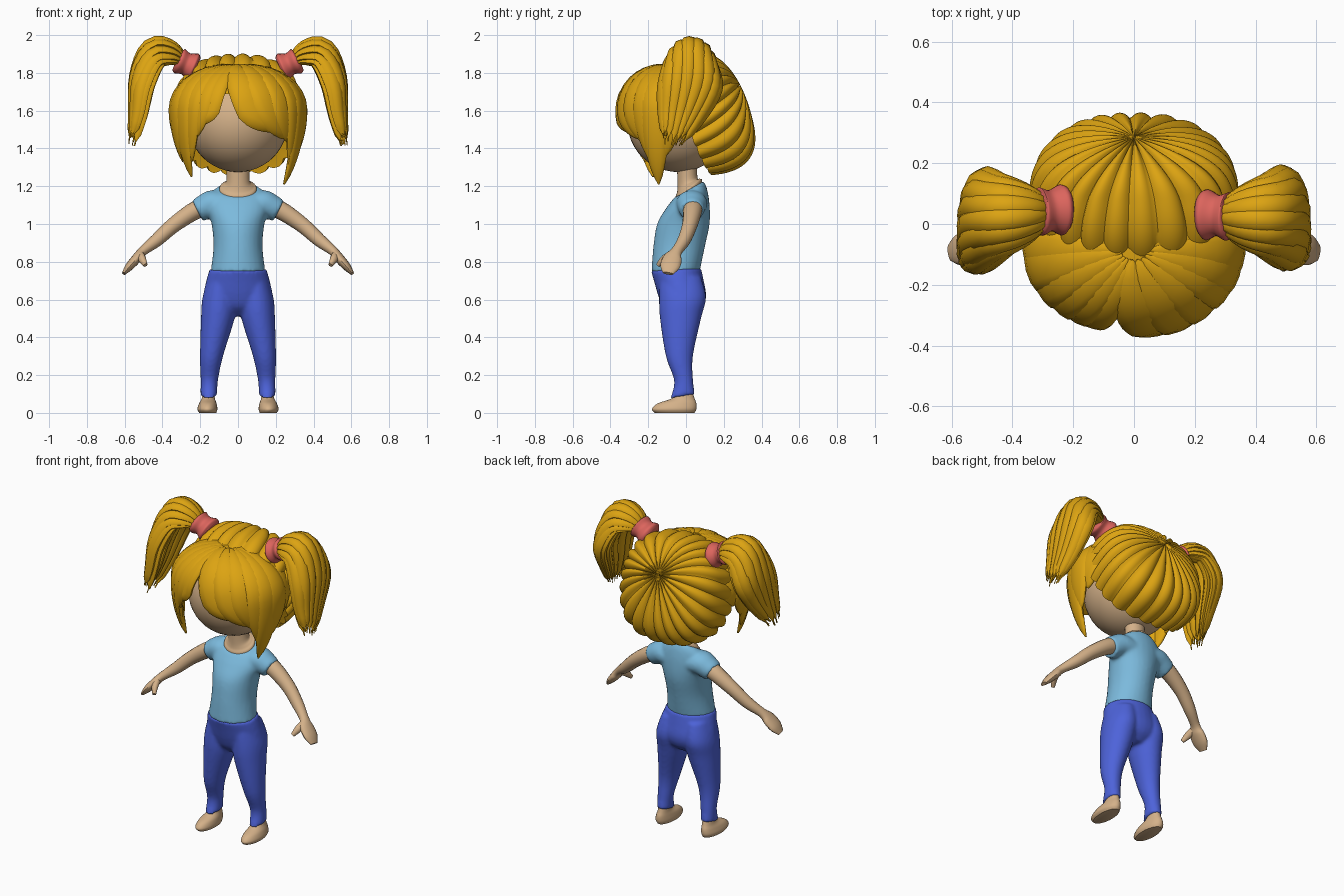
import bpy, bmesh, math, random
from mathutils import Vector

random.seed(4)
if "Cube" in bpy.data.objects:
    bpy.data.objects.remove(bpy.data.objects["Cube"])


def material(name, rgb):
    m = bpy.data.materials.new(name)
    m.use_nodes = True
    m.diffuse_color = (*rgb, 1)
    m.node_tree.nodes["Principled BSDF"].inputs["Base Color"].default_value = (*rgb, 1)
    return m


SKIN = material("skin", (0.66, 0.44, 0.25))
HAIR = material("golden_hair", (0.72, 0.37, 0.006))
SHIRT = material("light_blue", (0.2, 0.49, 0.72))
PANTS = material("royal_blue", (0.075, 0.125, 0.7))
TIE = material("coral", (0.72, 0.13, 0.11))


def finish(name, bm, mat, angle=45, blend=False):
    bmesh.ops.recalc_face_normals(bm, faces=bm.faces)
    mesh = bpy.data.meshes.new(name)
    bm.to_mesh(mesh)
    bm.free()
    mesh.materials.append(mat)
    mesh.shade_smooth()
    mesh.set_sharp_from_angle(angle=math.radians(angle))
    obj = bpy.data.objects.new(name, mesh)
    bpy.context.scene.collection.objects.link(obj)
    if blend:  # fuse overlapping limbs into one soft garment
        fuse = obj.modifiers.new("fuse", 'REMESH')
        fuse.mode = 'VOXEL'
        fuse.voxel_size = 0.01
        fuse.use_smooth_shade = True
        soft = obj.modifiers.new("soften", 'SMOOTH')
        soft.factor = 0.5
        soft.iterations = 6


def spline(rows, steps=5):
    """Smooth interpolation through rows of equal length."""
    out = []
    for i in range(len(rows) - 1):
        a, b = rows[max(i - 1, 0)], rows[i]
        c, d = rows[i + 1], rows[min(i + 2, len(rows) - 1)]
        for k in range(steps):
            t = k / steps
            out.append([q + t / 2 * (r - p + t * (2 * p - 5 * q + 4 * r - s + t * (3 * (q - r) + s - p)))
                        for p, q, r, s in zip(a, b, c, d)])
    return out + [list(rows[-1])]


def loft(bm, rings):
    loops = [[bm.verts.new(p) for p in ring] for ring in rings]
    n = len(loops[0])
    for a, b in zip(loops, loops[1:]):
        for i in range(n):
            j = (i + 1) % n
            bm.faces.new((a[i], a[j], b[j], b[i]))
    bm.faces.new(loops[0])
    bm.faces.new(loops[-1])


def stack(bm, rows, side=1, n=28):
    """Loft rows of (z, centre x, half width, front y, back y, tilt)."""
    rings = []
    for z, x, rx, yf, yb, tilt in spline(rows):
        ring = []
        for i in range(n):
            a = math.tau * i / n
            c, s = math.cos(a), math.sin(a)
            ring.append((side * x + rx * c, (yf + yb) / 2 + (yb - yf) / 2 * s, z + tilt * s))
        rings.append(ring)
    loft(bm, rings)


def tube(bm, rows, out, n=12):
    """Sweep rows of (x, y, z, half width, half thickness); out gives the flat side."""
    pts = [Vector(r[:3]) for r in rows]
    rings = []
    for i, p in enumerate(pts):
        t = (pts[min(i + 1, len(pts) - 1)] - pts[max(i - 1, 0)]).normalized()
        u = t.cross(out(p)).normalized()
        v = u.cross(t)
        rings.append([p + u * rows[i][3] * math.cos(math.tau * k / n)
                      + v * rows[i][4] * math.sin(math.tau * k / n) for k in range(n)])
    loft(bm, rings)


def flip(rows, side):
    return [(side * r[0], *r[1:]) for r in rows]


# Head and neck
bm = bmesh.new()
bmesh.ops.create_uvsphere(bm, u_segments=40, v_segments=24, radius=1)
for v in bm.verts:
    v.co = (v.co.x * 0.265, v.co.y * 0.27 - 0.04, v.co.z * 0.265 + 1.54)
finish("head", bm, SKIN)
bm = bmesh.new()
stack(bm, [(1.15, 0, 0.098, -0.055, 0.085, 0.045), (1.19, 0, 0.098, -0.055, 0.085, 0.045),
           (1.205, 0, 0.08, -0.047, 0.072, 0.035), (1.235, 0, 0.061, -0.045, 0.06, 0.015),
           (1.36, 0, 0.065, -0.05, 0.06, 0)])
finish("neck", bm, SKIN)

# Shirt body and sleeves
bm = bmesh.new()
stack(bm, [(0.748, 0, 0.145, -0.183, 0.073, 0), (0.88, 0, 0.13, -0.173, 0.1, 0),
           (1.0, 0, 0.14, -0.153, 0.125, 0), (1.09, 0, 0.165, -0.108, 0.125, 0.01),
           (1.15, 0, 0.152, -0.078, 0.113, 0.03), (1.183, 0, 0.112, -0.063, 0.095, 0.045)])
for side in (1, -1):
    sleeve = [(0.06, 0.03, 1.1, 0.085, 0.06), (0.13, 0.03, 1.108, 0.083, 0.072),
              (0.175, 0.03, 1.09, 0.074, 0.068), (0.215, 0.03, 1.07, 0.064, 0.062)]
    tube(bm, flip(spline(sleeve), side), lambda p: Vector((side * 0.5, 0, 0.8)), 20)
finish("shirt", bm, SHIRT, blend=True)

# Trousers
bm = bmesh.new()
stack(bm, [(0.76, 0, 0.151, -0.186, 0.08, 0.006), (0.7, 0, 0.168, -0.17, 0.094, 0),
           (0.62, 0, 0.182, -0.147, 0.107, 0), (0.56, 0, 0.15, -0.12, 0.09, 0),
           (0.515, 0, 0.06, -0.07, 0.045, 0)])
for side in (1, -1):
    stack(bm, [(0.72, 0.085, 0.07, -0.14, 0.08, 0), (0.61, 0.098, 0.09, -0.143, 0.106, 0),
               (0.5, 0.107, 0.089, -0.138, 0.08, 0), (0.3, 0.14, 0.061, -0.107, 0.037, 0),
               (0.17, 0.152, 0.046, -0.063, 0.038, 0), (0.088, 0.155, 0.044, -0.083, 0.048, 0.01)], side)
finish("trousers", bm, PANTS, blend=True)

for side, word in ((1, "left"), (-1, "right")):
    # Foot with a flat sole
    bm = bmesh.new()
    stack(bm, [(0, 0.16, 0.045, -0.165, 0.045, 0), (0.02, 0.162, 0.053, -0.18, 0.055, 0),
               (0.05, 0.16, 0.046, -0.15, 0.055, 0), (0.08, 0.157, 0.034, -0.07, 0.044, 0),
               (0.13, 0.155, 0.028, -0.04, 0.03, 0)], side)
    finish(word + "_foot", bm, SKIN)

    # Arm, mitten hand and thumb
    bm = bmesh.new()
    flat = lambda p: Vector((side * 0.7, 0, 0.7))
    arm = [(0.15, 0.035, 1.1, 0.05, 0.05), (0.23, 0.035, 1.07, 0.05, 0.048),
           (0.34, 0.02, 0.995, 0.041, 0.041), (0.43, -0.01, 0.915, 0.035, 0.035),
           (0.505, -0.05, 0.855, 0.03, 0.025), (0.535, -0.07, 0.82, 0.05, 0.026),
           (0.575, -0.085, 0.775, 0.052, 0.022), (0.605, -0.095, 0.738, 0.028, 0.01)]
    tube(bm, flip(spline(arm), side), flat, 16)
    thumb = [(0.52, -0.07, 0.84, 0.022, 0.02), (0.508, -0.115, 0.815, 0.022, 0.019),
             (0.49, -0.148, 0.782, 0.012, 0.011)]
    tube(bm, flip(spline(thumb), side), flat)
    finish(word + "_arm", bm, SKIN)

    # Hair tie with flared rims
    bm = bmesh.new()
    shift = 0 if side > 0 else 0.016
    tie = [(0.222, 0.03, 1.824, 0.07, 0.06), (0.24, 0.03, 1.832, 0.084, 0.076),
           (0.275, 0.028, 1.848, 0.068, 0.06), (0.308, 0.025, 1.862, 0.08, 0.07),
           (0.32, 0.025, 1.868, 0.06, 0.055)]
    tie = [(x, y + shift, *rest) for x, y, *rest in tie]
    tube(bm, flip(spline(tie), side), lambda p: Vector((0, 0, 1)), 20)
    finish(word + "_hair_tie", bm, TIE)

    # Ponytail: locks spread around an arching spine (half spread, half depth)
    bm = bmesh.new()
    spine = spline([(0.295, 0.025, 1.86, 0.035, 0.025), (0.36, 0.025, 1.91, 0.075, 0.045),
                    (0.445, 0.025, 1.912, 0.11, 0.055), (0.505, 0.02, 1.78, 0.145, 0.05),
                    (0.53, -0.025, 1.6, 0.105, 0.036), (0.56, -0.07, 1.44, 0.05, 0.018)], 4)
    count = 15
    for k in range(count + 1):
        a = math.tau * k / count
        reach = 0 if k == count else 1
        drop = random.uniform(-0.03, 0.03)
        rows = []
        for i, (x, y, z, ry, rn) in enumerate(spine):
            f = i / (len(spine) - 1)
            p, q = spine[max(i - 1, 0)], spine[min(i + 1, len(spine) - 1)]
            t = Vector((q[0] - p[0], 0, q[2] - p[2])).normalized()
            w = 0.014 + 0.027 * math.sin(math.pi * min(1, f * 1.05)) ** 0.8 if f < 0.95 else 0.004
            # Outer locks arch lower than the middle ones
            sag = 0.06 * reach * math.cos(a) ** 2 * math.sin(math.pi * f)
            rows.append((x - t.z * rn * math.sin(a) * reach,
                         y + ry * math.cos(a) * reach + shift * (1 - 2.5 * f),
                         z + t.x * rn * math.sin(a) * reach + drop * f * f - sag, w, w * 0.6))
        mid = Vector((side * 0.4, 0.02, 1.7))
        tube(bm, flip(rows, side), lambda p: p - mid, 8)
    finish(word + "_ponytail", bm, HAIR, 60)

# Back hair: fluted cap whose locks radiate from a crown point at the rear
bm = bmesh.new()
axis, across = Vector((0, 0.886, 0.464)), Vector((0, -0.464, 0.886))
locks, per = 24, 9
rings = []
for i in range(25):
    th = math.radians(1 + 108 * min(i, 23) / 23)
    ring = []
    for k in range(locks * per):
        ph = math.tau * k / (locks * per)
        d = axis * math.cos(th) + (Vector((1, 0, 0)) * math.cos(ph) + across * math.sin(ph)) * math.sin(th)
        d /= sum(abs(c) ** 2.45 for c in d) ** (1 / 2.45)
        groove = 0.94 + 0.075 * abs(math.sin(locks * (ph + 0.05 * math.sin(3 * ph)) / 2)) ** 0.7
        d *= groove * (0.8 if i == 24 else 1)
        # Fuller at the nape, flatter at the crown
        ring.append((d.x * 0.34, 0.08 + d.y * 0.262 - 0.085 * d.z * max(0, d.y), 1.58 + d.z * 0.318))
    rings.append(ring)
loft(bm, rings)
finish("back_hair", bm, HAIR, 50)


def front_point(az, z, lift=1.0):
    """Point on the front hair shell at a heading from the front and a height."""
    h = (z - 1.61) / (0.232 if z > 1.61 else 0.62)
    r = math.sqrt(max(0, 1 - h * h)) * lift
    return Vector((0.345 * r * math.sin(az), -0.085 - 0.258 * r * math.cos(az), z))


# Scalp under the fringe
bm = bmesh.new()
loft(bm, [[front_point(math.tau * k / 32, 1.839 - 0.15 * (i / 8) ** 1.5, 0.96) for k in range(32)]
          for i in range(9)])
finish("scalp_hair", bm, HAIR)

# Fringe and side locks: start heading, end heading, tip height, half width
bm = bmesh.new()
fringe = [(-112, -105, 1.5, 0.08), (-92, -88, 1.42, 0.08), (-76, -76, 1.33, 0.08),
          (-58, -64, 1.25, 0.075), (-42, -55, 1.33, 0.07), (-28, -48, 1.44, 0.065),
          (-14, -44, 1.53, 0.06), (-8, 44, 1.5, 0.09), (14, 52, 1.45, 0.09), (36, 56, 1.43, 0.08),
          (56, 66, 1.32, 0.075), (72, 72, 1.21, 0.075), (90, 84, 1.36, 0.08), (110, 102, 1.46, 0.08)]
for start, end, tip, width in fringe:
    rows = []
    for i in range(19):
        t = i / 18
        az = math.radians(start + (end - start) * t ** 1.3)
        # Even steps over the dome, then straight down to the tip
        z = 1.61 + 0.23 * math.cos(math.pi * t) if t < 0.5 else 1.61 + (tip - 1.61) * (2 * t - 1)
        w = 0.004 + width * math.sin(math.pi * t ** 1.1) ** 0.75
        rows.append((*front_point(az, z, 0.97), w, 0.004 + w * 0.34))
    tube(bm, rows, lambda p: p - Vector((0, -0.06, 1.55)))
finish("fringe", bm, HAIR, 60)
